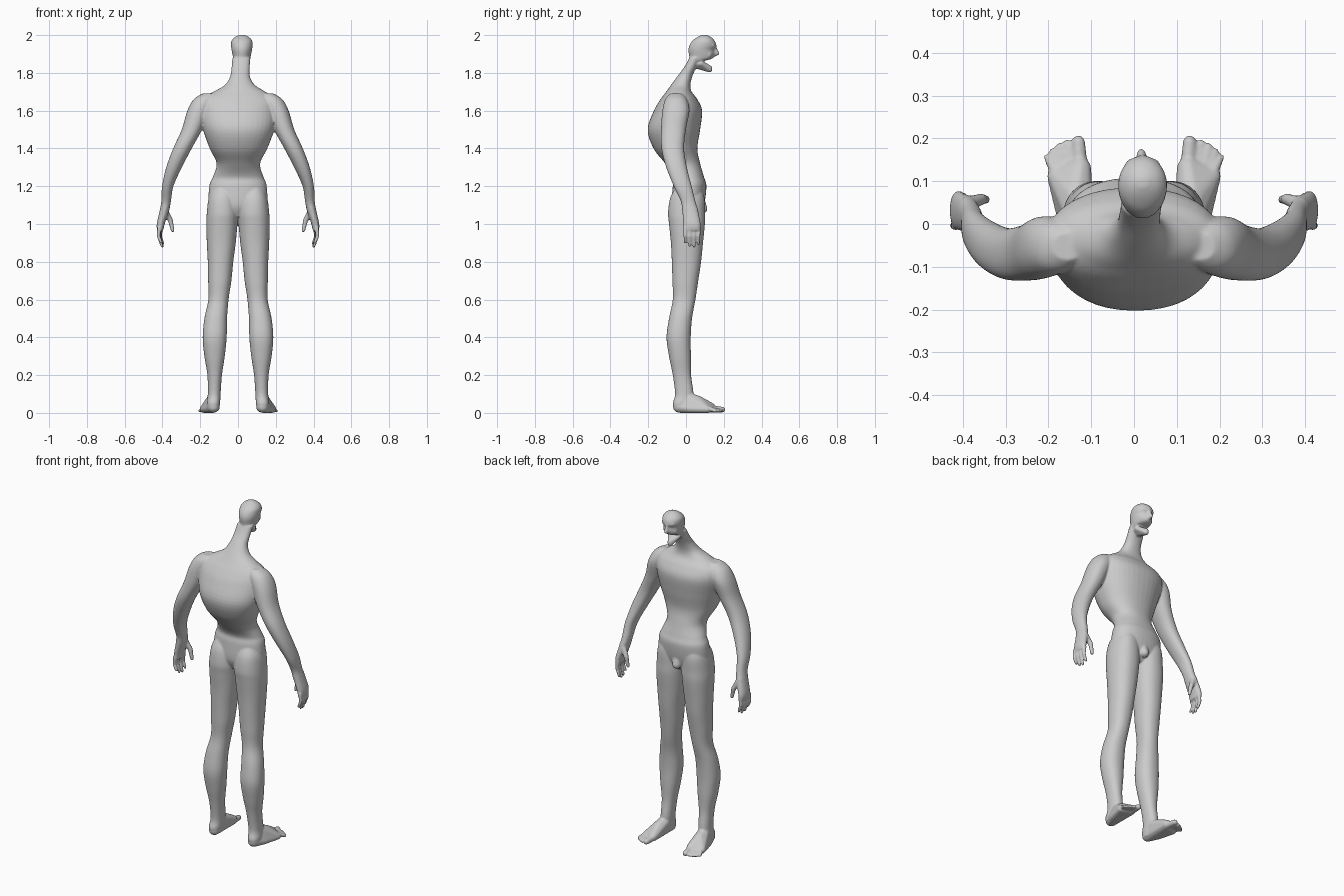
import bpy, bmesh
from math import cos, sin, pi
from mathutils import Vector

body = bmesh.new()


def catmull(a, b, c, d, t):
    return 0.5 * (2 * b + (c - a) * t + (2 * a - 5 * b + 4 * c - d) * t * t
                  + (3 * b - a - 3 * c + d) * t ** 3)


def column(rows, side=1, sides=40, steps=5, power=2.2):
    """Smooth loft through horizontal sections (z, x min, x max, y min, y max)."""
    path = []
    for i in range(len(rows) - 1):
        quad = [rows[max(i - 1, 0)], rows[i], rows[i + 1], rows[min(i + 2, len(rows) - 1)]]
        for s in range(steps):
            path.append([catmull(*v, s / steps) for v in zip(*quad)])
    path.append(rows[-1])
    rings = []
    for z, x0, x1, y0, y1 in path:
        ring = []
        for k in range(sides):
            c, s = cos(2 * pi * k / sides), sin(2 * pi * k / sides)
            ex = abs(c) ** (2 / power) * (1 if c > 0 else -1)
            ey = abs(s) ** (2 / power) * (1 if s > 0 else -1)
            x = (x0 + x1) / 2 + (x1 - x0) / 2 * ex
            ring.append(body.verts.new((side * x, (y0 + y1) / 2 + (y1 - y0) / 2 * ey, z)))
        rings.append(ring)
    for a, b in zip(rings, rings[1:]):
        for k in range(sides):
            n = (k + 1) % sides
            body.faces.new((a[k], a[n], b[n], b[k]))
    body.faces.new(rings[0][::-1])
    body.faces.new(rings[-1])


def hull(balls, side=1):
    """Convex skin around balls (x, y, z, radius)."""
    ball = bmesh.new()
    bmesh.ops.create_icosphere(ball, subdivisions=2, radius=1)
    dirs = [v.co.copy() for v in ball.verts]
    ball.free()
    tmp = bmesh.new()
    for x, y, z, r in balls:
        for d in dirs:
            tmp.verts.new(Vector((side * x, y, z)) + d * r)
    bmesh.ops.convex_hull(tmp, input=tmp.verts[:])
    bmesh.ops.delete(tmp, geom=[v for v in tmp.verts if not v.link_faces], context='VERTS')
    mesh = bpy.data.meshes.new("tmp")
    tmp.to_mesh(mesh)
    tmp.free()
    body.from_mesh(mesh)
    bpy.data.meshes.remove(mesh)


def chain(balls, side=1):
    for a, b in zip(balls, balls[1:]):
        hull([a, b], side)


# torso and neck
column([
    (1.04, -.09, .09, -.05, .06), (1.10, -.15, .15, -.075, .095),
    (1.20, -.152, .152, -.07, .108), (1.25, -.133, .135, -.065, .095),
    (1.32, -.113, .117, -.11, .075), (1.40, -.15, .155, -.172, .06),
    (1.50, -.185, .192, -.203, .075), (1.60, -.205, .205, -.17, .085),
    (1.66, -.195, .195, -.135, .06), (1.70, -.13, .145, -.105, .03),
    (1.735, -.07, .09, -.08, .023), (1.78, -.042, .063, -.047, .033),
    (1.83, -.034, .062, -.01, .055), (1.88, -.03, .066, .018, .08)])

# skull and upper face
column([
    (1.86, -.018, .058, .03, .07), (1.875, -.024, .064, .02, .138),
    (1.90, -.030, .070, .015, .152), (1.922, -.034, .074, .013, .150),
    (1.945, -.037, .077, .018, .160), (1.97, -.034, .075, .034, .152),
    (1.99, -.016, .058, .06, .132), (2.002, .01, .032, .085, .108)], power=2)

# jaw, nose, brow, cheeks
hull([(.02, .055, 1.85, .028), (-.008, .08, 1.85, .013), (.048, .08, 1.85, .013),
      (.018, .125, 1.817, .015), (.018, .13, 1.828, .010)])
hull([(.02, .155, 1.932, .008), (.017, .167, 1.902, .010), (.018, .145, 1.90, .016)])
hull([(-.012, .142, 1.944, .009), (.02, .153, 1.94, .010), (.052, .142, 1.944, .009)])
for x in (-.010, .050):
    hull([(x, .122, 1.898, .015), (x, .105, 1.88, .012)])

# groin
hull([(0, .075, 1.11, .03), (0, .088, 1.08, .026)])

for side in (1, -1):
    # leg
    column([
        (.015, .10, .16, -.062, .02), (.05, .095, .165, -.07, .03),
        (.10, .092, .16, -.058, .04), (.20, .085, .162, -.07, .027),
        (.30, .07, .178, -.09, .026), (.40, .06, .187, -.103, .025),
        (.50, .058, .178, -.09, .032), (.60, .05, .157, -.07, .05),
        (.70, .035, .158, -.072, .065), (.80, .025, .16, -.075, .08),
        (.90, .012, .165, -.08, .09), (1.0, .003, .168, -.09, .10),
        (1.06, .0, .165, -.095, .10), (1.14, .01, .155, -.083, .098),
        (1.20, .03, .13, -.05, .08)], side)

    # foot and toes
    hull([(.13, -.038, .032, .032), (.13, .02, .07, .036), (.136, .06, .058, .035),
          (.126, .13, .028, .027), (.185, .112, .019, .019), (.16, .02, .022, .022)], side)
    for x0, x1, y1, r in ((.126, .130, .192, .016), (.148, .157, .189, .010),
                          (.162, .174, .181, .010), (.174, .190, .170, .009),
                          (.186, .203, .156, .009)):
        chain([(x0, .125, .022, r + .004), (x1, y1, r + .001, r)], side)

    # arm and palm
    column([
        (1.69, .12, .19, -.085, -.02), (1.66, .12, .235, -.11, .005),
        (1.60, .15, .268, -.125, .018), (1.50, .19, .298, -.132, .0),
        (1.40, .245, .343, -.13, -.01), (1.30, .297, .38, -.105, .005),
        (1.20, .342, .402, -.065, .03), (1.12, .355, .406, -.028, .05),
        (1.07, .365, .415, -.02, .064), (1.0, .388, .430, -.014, .077),
        (.965, .396, .428, -.012, .075)], side)

    # fingers and thumb
    for i, tip in enumerate((.895, .878, .874, .888)):
        y = -.004 + i * .0235
        x = .417 - i * .003
        chain([(x, y, .98, .0115), (x + .004, y, .935, .0100),
               (x - .010, y, tip + .008, .0085)], side)
    chain([(.390, .045, 1.075, .019), (.358, .058, 1.02, .014),
           (.346, .057, .965, .010)], side)

# fuse all parts into one smooth skin
bmesh.ops.recalc_face_normals(body, faces=body.faces[:])
mesh = bpy.data.meshes.new("figure_body")
body.to_mesh(mesh)
body.free()
figure = bpy.data.objects.new("figure_body", mesh)
bpy.context.collection.objects.link(figure)
remesh = figure.modifiers.new("fuse", 'REMESH')
remesh.mode = 'VOXEL'
remesh.voxel_size = .005
remesh.use_smooth_shade = True
smooth = figure.modifiers.new("soften", 'SMOOTH')
smooth.factor = .5
smooth.iterations = 6
